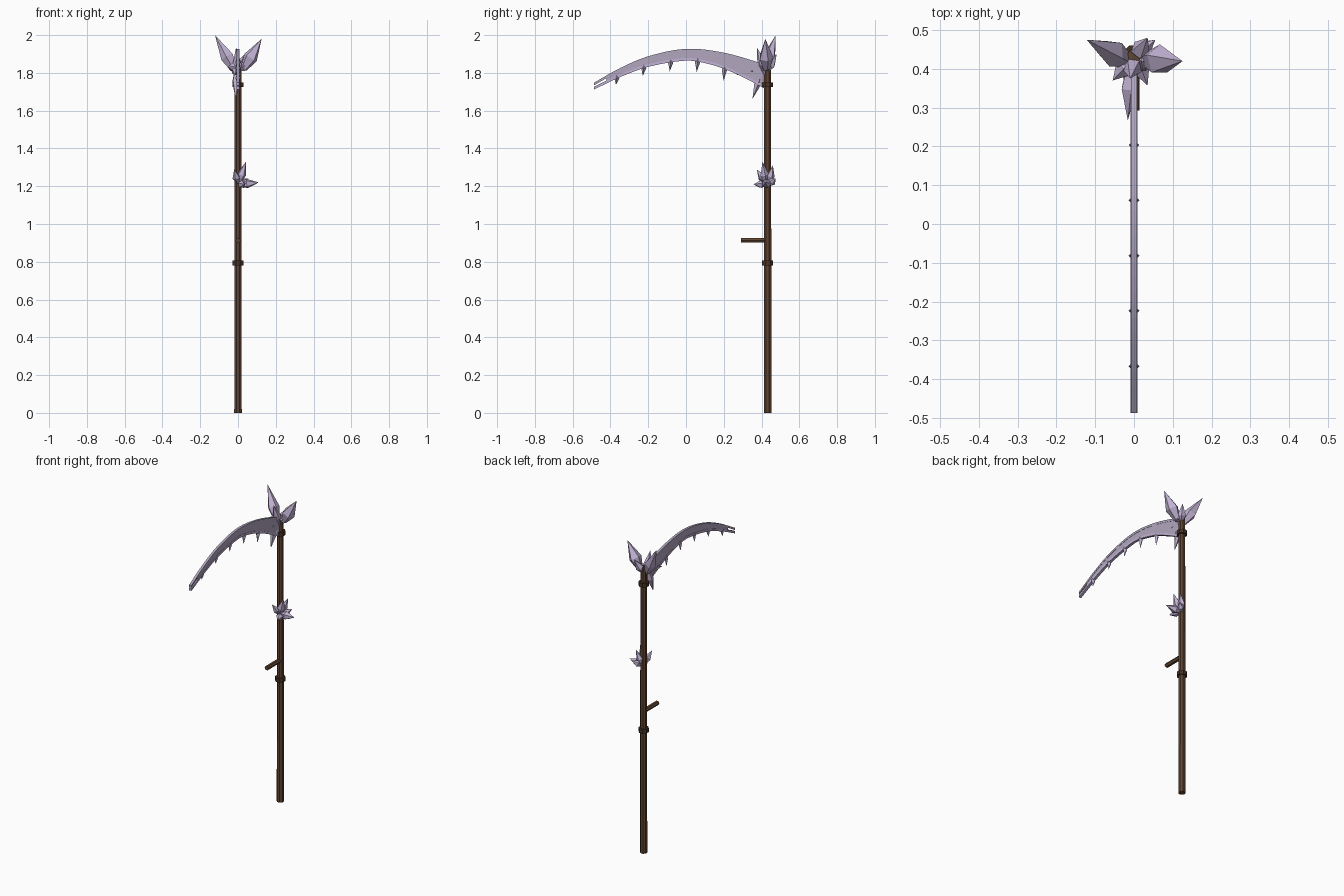
import bpy, bmesh, math
from mathutils import Vector

if "Cube" in bpy.data.objects:
    bpy.data.objects.remove(bpy.data.objects["Cube"])


def material(name, rgb):
    m = bpy.data.materials.new(name)
    m.diffuse_color = (*rgb, 1)
    m.use_nodes = True
    m.node_tree.nodes["Principled BSDF"].inputs["Base Color"].default_value = m.diffuse_color
    return m


WOOD = material("brown wood", (0.115, 0.058, 0.030))
DARK = material("dark brown band", (0.065, 0.032, 0.018))
BLADE = material("grey lavender", (0.44, 0.38, 0.52))
CRYSTAL = material("pale lavender", (0.54, 0.45, 0.66))
SY = 0.432  # y of the shaft axis


def make(name, bm, mat):
    bmesh.ops.recalc_face_normals(bm, faces=bm.faces)
    me = bpy.data.meshes.new(name)
    bm.to_mesh(me)
    bm.free()
    me.materials.append(mat)
    ob = bpy.data.objects.new(name, me)
    bpy.context.collection.objects.link(ob)
    return ob


def spindle(name, base, tip, rings, sides, mat, turn=0.0):
    """Faceted solid along base-tip; rings are (fraction, radius), radius 0 = point."""
    base, tip = Vector(base), Vector(tip)
    q = (tip - base).to_track_quat('Z', 'Y')
    bm = bmesh.new()
    loops = []
    for f, r in rings:
        c = base.lerp(tip, f)
        n = sides if r else 1
        loops.append([bm.verts.new(c + q @ Vector((
            r * math.cos(turn + math.tau * i / n),
            r * math.sin(turn + math.tau * i / n), 0))) for i in range(n)])
    for a, b in zip(loops, loops[1:]):
        for i in range(sides):
            j = (i + 1) % sides
            if len(b) == 1:
                bm.faces.new((a[i], a[j], b[0]))
            else:
                bm.faces.new((a[i], a[j], b[j], b[i]))
    bm.faces.new(loops[0])
    if len(loops[-1]) > 1:
        bm.faces.new(loops[-1])
    return make(name, bm, mat)


def crystal(name, base, tip, r, turn=0.3):
    return spindle(name, base, tip, [(0, r * 0.45), (0.38, r), (1, 0)], 5, CRYSTAL, turn)


def smooth(pts, t):
    """Catmull-Rom height z at y = t through sorted (y, z) points."""
    k = max(i for i in range(len(pts) - 1) if pts[i][0] <= t or i == 0)
    p1, p2 = pts[k], pts[k + 1]
    p0, p3 = pts[max(k - 1, 0)], pts[min(k + 2, len(pts) - 1)]
    h = p2[0] - p1[0]
    s = (t - p1[0]) / h
    m1 = (p2[1] - p0[1]) / (p2[0] - p0[0]) * h
    m2 = (p3[1] - p1[1]) / (p3[0] - p1[0]) * h
    return ((2*s**3 - 3*s**2 + 1) * p1[1] + (s**3 - 2*s**2 + s) * m1
            + (3*s**2 - 2*s**3) * p2[1] + (s**3 - s**2) * m2)


def strip(name, y0, y1, top, bottom, half, mat, steps=26):
    """Flat curved plate between two height functions."""
    bm = bmesh.new()
    prev = None
    for i in range(steps + 1):
        y = y0 + (y1 - y0) * i / steps
        ring = [bm.verts.new(v) for v in (
            (-half, y, top(y)), (half, y, top(y)), (half, y, bottom(y)), (-half, y, bottom(y)))]
        if prev:
            for a in range(4):
                b = (a + 1) % 4
                bm.faces.new((prev[a], prev[b], ring[b], ring[a]))
        else:
            bm.faces.new(ring)
        prev = ring
    bm.faces.new(prev)
    return make(name, bm, mat)


# Shaft, bands and side grip
spindle("shaft", (0, SY, 0), (0, SY, 1.85), [(0, 0.0215), (0.5, 0.021), (1, 0.0195)], 8, WOOD, math.pi / 8)
for n, z in (("lower_band", 0.793), ("upper_band", 1.737)):
    spindle(n, (0, SY, z - 0.013), (0, SY, z + 0.013), [(0, 0.031), (1, 0.031)], 8, DARK, math.pi / 8)
spindle("grip", (0, SY, 0.913), (0, 0.292, 0.913), [(0, 0.014), (1, 0.014)], 6, WOOD)

# Blade: plate with a spine and a cutting edge that run on as a forked tip
TOP = [(-0.487, 1.748), (-0.35, 1.825), (-0.2, 1.888), (0, 1.927), (0.2, 1.907), (0.43, 1.842)]
LOW = [(-0.487, 1.712), (-0.35, 1.777), (-0.2, 1.832), (0, 1.865), (0.1, 1.852), (0.2, 1.822),
       (0.3, 1.778), (0.42, 1.715)]
top = lambda y: smooth(TOP, y)
low = lambda y: smooth(LOW, y)
strip("blade_plate", -0.42, 0.42, lambda y: top(y) - 0.008, lambda y: low(y) + 0.008, 0.0065, BLADE)
strip("blade_spine", -0.487, 0.42, top, lambda y: top(y) - 0.014, 0.008, BLADE)
strip("blade_edge", -0.487, 0.42, lambda y: low(y) + 0.015, low, 0.0085, CRYSTAL)

# Teeth hanging from the cutting edge
for i in range(5):
    y = 0.205 - 0.1425 * i
    z = low(y)
    spindle(f"tooth_{i + 1}", (0, y, z + 0.015), (0, y - 0.006, z - 0.062 + 0.007 * i),
            [(0, 0.008), (0.25, 0.014), (1, 0)], 4, CRYSTAL)

# Crystal cluster at the head: base, tip, radius
HEAD = [
    ((-0.015, 0.42, 1.81), (-0.122, 0.475, 2.0), 0.036),
    ((0.03, 0.425, 1.82), (0.125, 0.42, 1.98), 0.040),
    ((0, 0.42, 1.79), (-0.01, 0.375, 1.935), 0.026),
    ((0.005, 0.43, 1.81), (0.035, 0.48, 1.9), 0.026),
    ((0.0, 0.43, 1.82), (0.075, 0.415, 1.85), 0.026),
    ((-0.01, 0.42, 1.83), (-0.055, 0.37, 1.83), 0.026),
    ((-0.012, 0.40, 1.82), (-0.016, 0.267, 1.79), 0.022),
    ((-0.01, 0.40, 1.81), (-0.012, 0.352, 1.662), 0.022),
]
# Crystal cluster part way up the shaft
MID = [
    ((0.005, 0.42, 1.22), (0.042, 0.405, 1.33), 0.024),
    ((0.01, 0.43, 1.21), (0.11, 0.42, 1.22), 0.026),
    ((0.0, 0.42, 1.22), (-0.02, 0.375, 1.288), 0.022),
    ((0.005, 0.44, 1.22), (0.035, 0.46, 1.31), 0.022),
    ((0.01, 0.44, 1.21), (0.055, 0.475, 1.24), 0.022),
    ((0.01, 0.42, 1.21), (0.035, 0.357, 1.21), 0.022),
]
for n, group in (("head_crystal", HEAD), ("shaft_crystal", MID)):
    for i, (b, t, r) in enumerate(group):
        crystal(f"{n}_{i + 1}", b, t, r, 0.3 + i)
